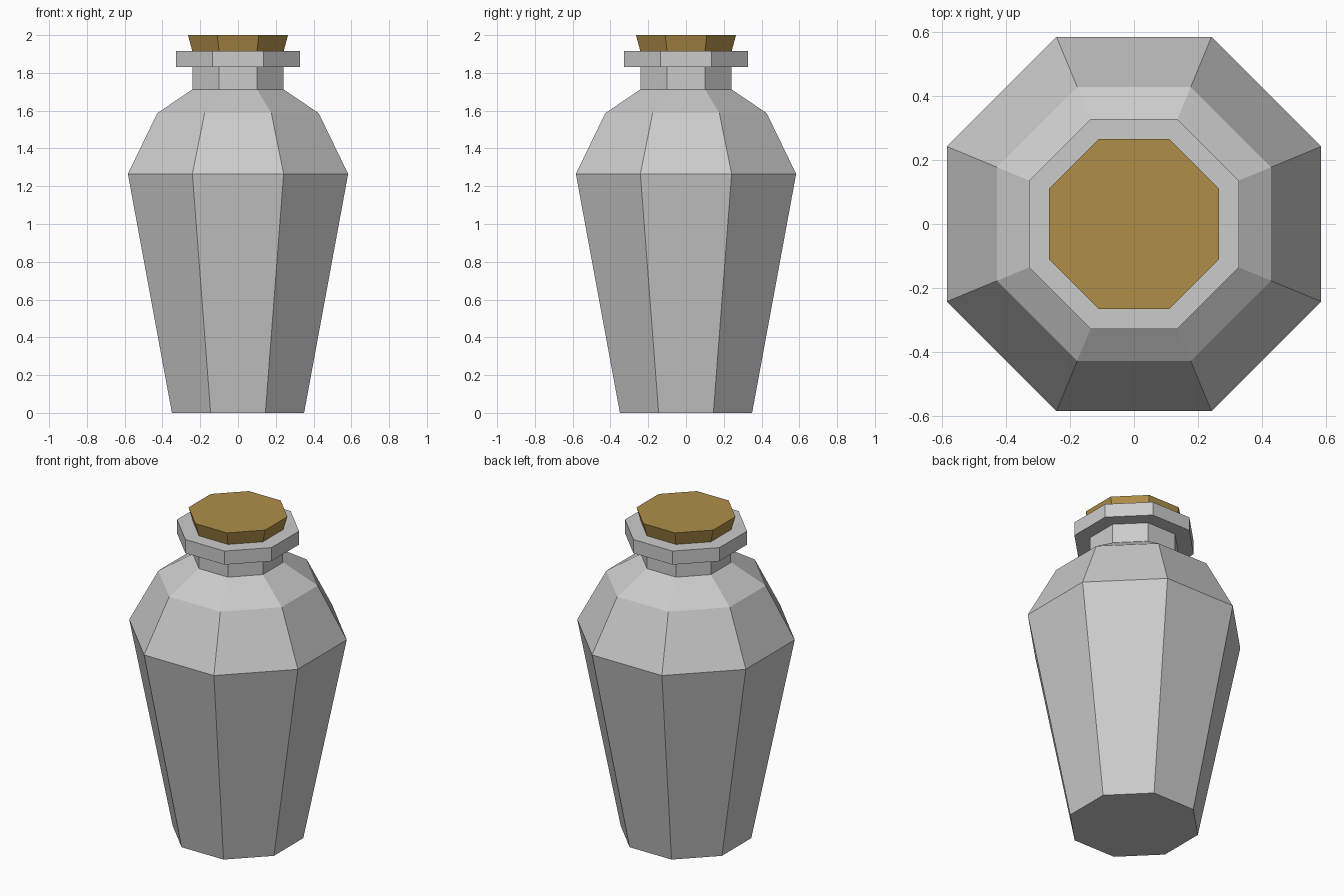
import bpy, bmesh, math

if "Cube" in bpy.data.objects:
    bpy.data.objects.remove(bpy.data.objects["Cube"])

SIDES = 8


def lathe(name, profile, color=None):
    """Closed octagonal solid from (flat-side distance, height) pairs."""
    bm = bmesh.new()
    rings = []
    for apothem, z in profile:
        r = apothem / math.cos(math.pi / SIDES)
        angles = [2 * math.pi * (i + 0.5) / SIDES for i in range(SIDES)]
        rings.append([bm.verts.new((r * math.cos(a), r * math.sin(a), z)) for a in angles])
    for low, high in zip(rings, rings[1:]):
        for i in range(SIDES):
            j = (i + 1) % SIDES
            bm.faces.new((low[i], low[j], high[j], high[i]))
    bm.faces.new(rings[0][::-1])
    bm.faces.new(rings[-1])
    mesh = bpy.data.meshes.new(name)
    bm.to_mesh(mesh)
    bm.free()
    obj = bpy.data.objects.new(name, mesh)
    bpy.context.collection.objects.link(obj)
    if color:
        mat = bpy.data.materials.new(name)
        mat.diffuse_color = color
        mat.use_nodes = True
        mat.node_tree.nodes["Principled BSDF"].inputs["Base Color"].default_value = mat.diffuse_color
        mesh.materials.append(mat)
    return obj


# Bottle: tapered body, two-step shoulder, neck and lip
lathe("bottle", [
    (0.35, 0), (0.583, 1.265), (0.427, 1.587), (0.242, 1.712),
    (0.242, 1.832), (0.327, 1.832), (0.327, 1.917),
])

# Cork: flares upward out of the lip
lathe("cork", [(0.235, 1.89), (0.265, 2.0)], (0.43, 0.27, 0.065, 1))
